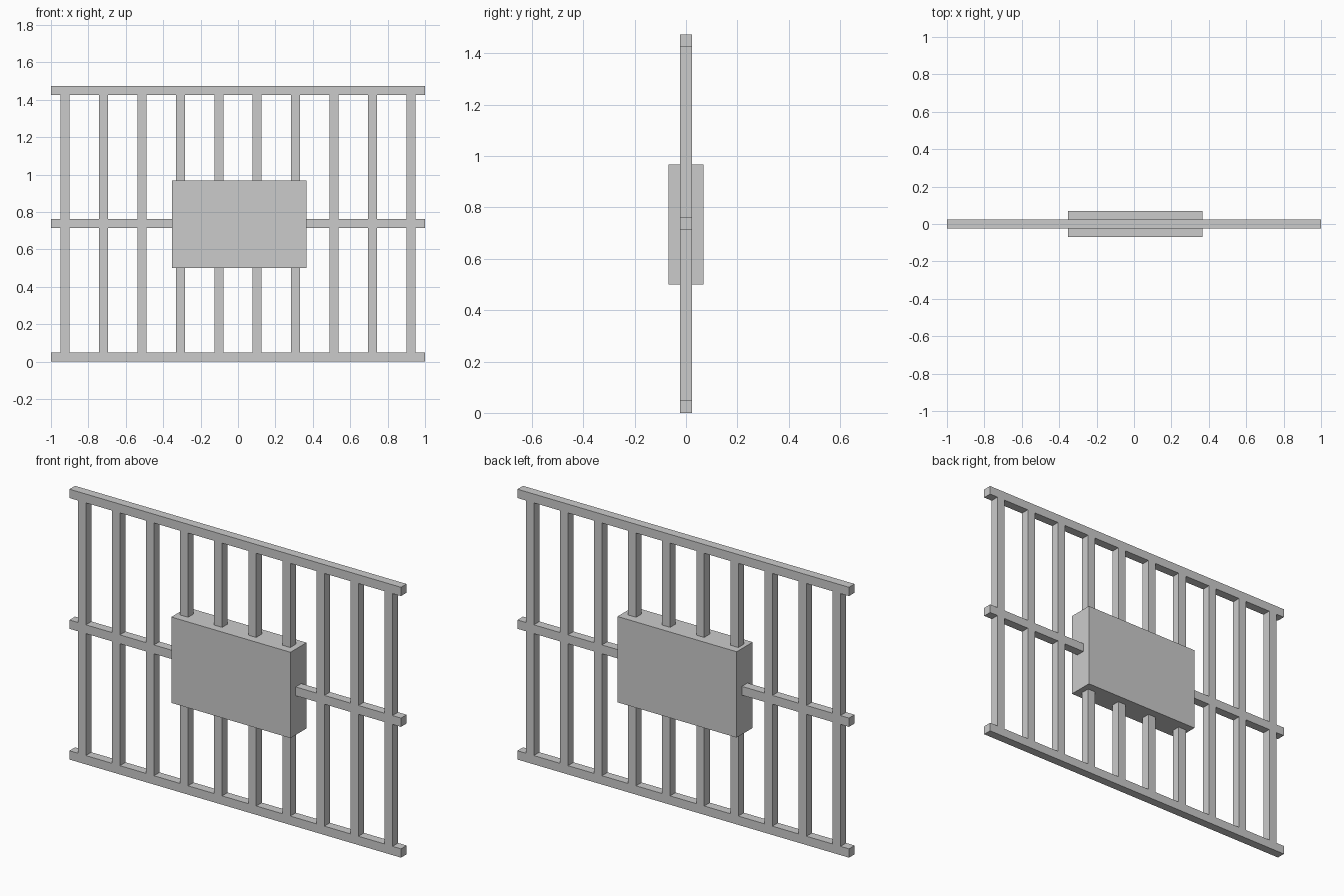
import bpy

if "Cube" in bpy.data.objects:
    bpy.data.objects.remove(bpy.data.objects["Cube"])

T = 0.048          # square bar thickness
H = 1.474          # overall height


def box(name, x, y, z):
    """Box from (min, max) ranges on each axis."""
    ranges = (x, y, z)
    bpy.ops.mesh.primitive_cube_add(size=1, location=[(a + b) / 2 for a, b in ranges])
    ob = bpy.context.object
    ob.name = name
    ob.scale = [b - a for a, b in ranges]
    bpy.ops.object.transform_apply(location=False, rotation=False, scale=True)
    return ob


depth = (-T / 2, T / 2)

# Horizontal rails
for name, z in (("bottom_rail", 0), ("middle_rail", 0.713), ("top_rail", H - T)):
    box(name, (-1, 1), depth, (z, z + T))

# Ten vertical bars
for i in range(10):
    x = -0.925 + i * 1.85 / 9
    box(f"vertical_bar_{i + 1}", (x - T / 2, x + T / 2), depth, (T, H - T))

# Lock box, slightly right of centre
box("lock_box", (-0.354, 0.365), (-0.069, 0.069), (0.499, 0.967))
